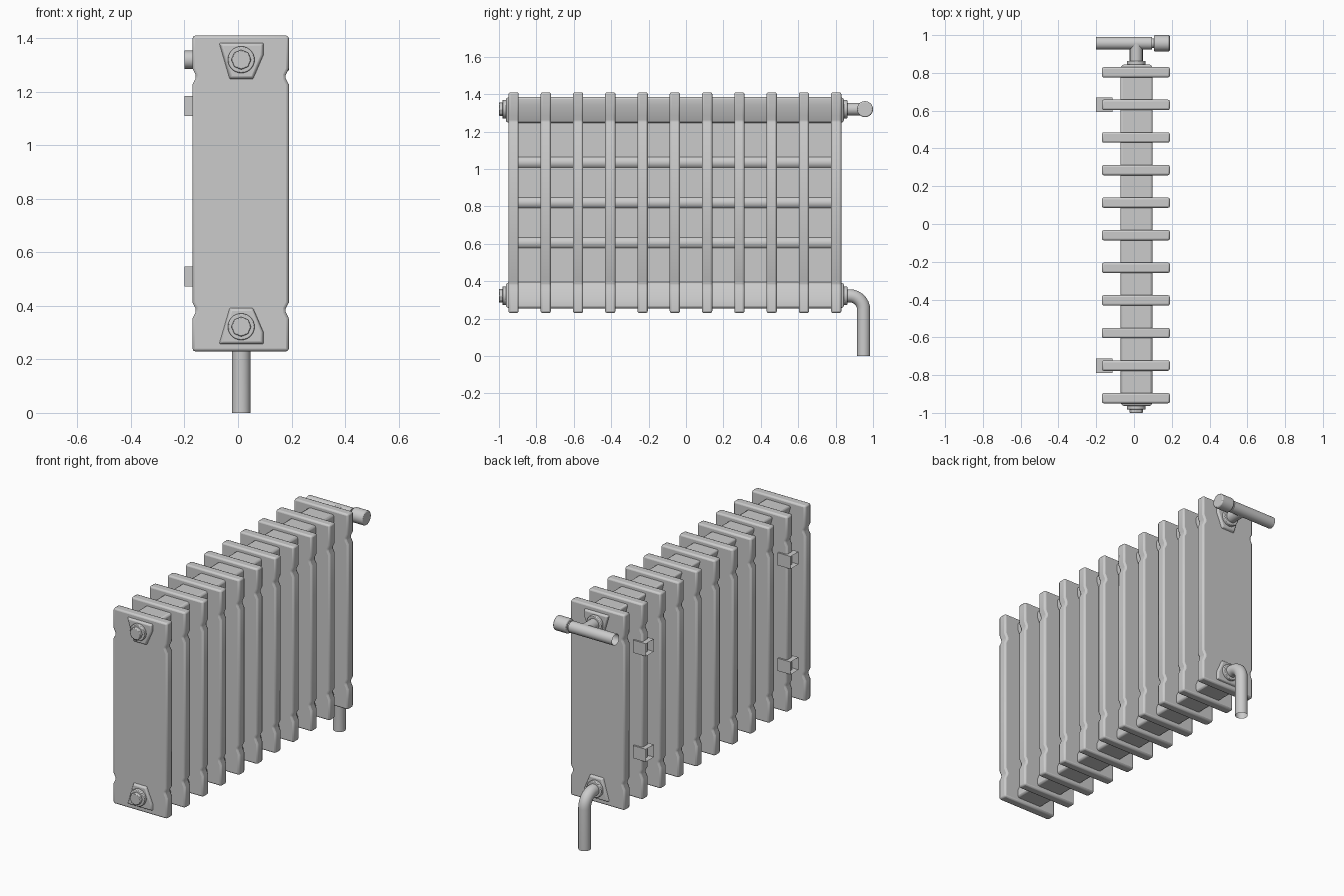
import bpy, bmesh, math
from mathutils import Vector

cube = bpy.data.objects.get("Cube")
if cube:
    bpy.data.objects.remove(cube)

GREY = (0.6, 0.6, 0.6, 1)
mat = bpy.data.materials.new("grey metal")
mat.use_nodes = True
mat.diffuse_color = GREY
mat.node_tree.nodes["Principled BSDF"].inputs["Base Color"].default_value = GREY

CX, MID = 0.012, 0.82          # pipe axis in x, middle height of the fins
STEP, THICK, COUNT = 0.1725, 0.055, 11
FIRST = -0.922
LAST = FIRST + STEP * (COUNT - 1)
UPPER, LOWER = 1.32, 0.322     # heights of the two pipe connections


def finish(name, bm, bevel=0, segments=2):
    bmesh.ops.recalc_face_normals(bm, faces=bm.faces)
    me = bpy.data.meshes.new(name)
    bm.to_mesh(me)
    bm.free()
    me.materials.append(mat)
    ob = bpy.data.objects.new(name, me)
    bpy.context.collection.objects.link(ob)
    if bevel:
        mod = ob.modifiers.new("soft edges", "BEVEL")
        mod.width, mod.segments = bevel, segments
        mod.limit_method = "ANGLE"
    bpy.ops.object.select_all(action="DESELECT")
    bpy.context.view_layer.objects.active = ob
    ob.select_set(True)
    bpy.ops.object.shade_smooth_by_angle(angle=math.radians(35))
    return ob


def prism(name, outline, y0, y1, bevel=0, taper=1):
    """Extrude an (x, z) outline along y; taper scales the far end."""
    bm = bmesh.new()
    mid = sum((Vector(p) for p in outline), Vector((0, 0))) / len(outline)
    near = [bm.verts.new((x, y0, z)) for x, z in outline]
    far = [bm.verts.new((mid.x + (x - mid.x) * taper, y1, mid.y + (z - mid.y) * taper))
           for x, z in outline]
    bm.faces.new(near)
    bm.faces.new(far[::-1])
    n = len(outline)
    for i in range(n):
        j = (i + 1) % n
        bm.faces.new((near[i], near[j], far[j], far[i]))
    return finish(name, bm, bevel)


def rod(name, a, b, r, sides=24, caps=True, bevel=0):
    a, b = Vector(a), Vector(b)
    bm = bmesh.new()
    bmesh.ops.create_cone(bm, cap_ends=caps, segments=sides, radius1=r, radius2=r,
                          depth=(b - a).length)
    rot = Vector((0, 0, 1)).rotation_difference(b - a).to_matrix()
    for v in bm.verts:
        v.co = rot @ v.co + (a + b) / 2
    return finish(name, bm, bevel)


# Fin outline: one quarter with its side notch, mirrored to all four corners
quarter = [(0.18, 0.408), (0.168, 0.43), (0.168, 0.442), (0.18, 0.467), (0.18, 0.59)]
right = [(x, -z) for x, z in reversed(quarter)] + quarter
outline = [(0.01 + x, MID + z) for x, z in right]
outline += [(0.01 - x, MID + z) for x, z in reversed(right)]
for i in range(COUNT):
    y = FIRST + i * STEP
    prism(f"fin_{i + 1}", outline, y - THICK / 2, y + THICK / 2, 0.01)

# Header channels, thin web and cross tubes joining the fins
shield = [(-0.086, 0.565), (0.086, 0.565), (0.086, 0.52), (0.045, 0.425), (-0.045, 0.425)]
for side, s in (("upper", 1), ("lower", -1)):
    shape = [(CX + x, MID + s * z) for x, z in shield]
    prism(side + "_header", shape, FIRST, LAST, 0.012)
    for end, y, d in (("front", FIRST, -1), ("back", LAST, 1)):
        face = y + d * THICK / 2
        prism(f"{side}_{end}_boss", shape, face - d * 0.005, face + d * 0.013, 0.005, 0.88)

web = [(CX - 0.022, 0.36), (CX + 0.022, 0.36), (CX + 0.022, 1.28), (CX - 0.022, 1.28)]
prism("web", web, FIRST, LAST)
for i, z in enumerate((0.605, 0.82, 1.035)):
    rod(f"cross_tube_{i + 1}", (CX, FIRST, z), (CX, LAST, z), 0.036)

# End nuts: round collar, then a hexagonal plug on the front
for side, z in (("upper", UPPER), ("lower", LOWER)):
    for end, y, d in (("front", FIRST - THICK / 2, -1), ("back", LAST + THICK / 2, 1)):
        rod(f"{side}_{end}_collar", (CX, y, z), (CX, y + d * 0.032, z), 0.05, bevel=0.004)
    rod(f"{side}_plug", (CX, -0.96, z), (CX, -1.0, z), 0.037, 8, bevel=0.004)

# Valve: feed pipe, open cross pipe, stem and knob
VY = 0.957
rod("valve_feed", (CX, LAST, UPPER), (CX, VY, UPPER), 0.034)
rod("valve_pipe", (-0.2, VY, UPPER), (0.094, VY, UPPER), 0.034, caps=False)
rod("valve_pipe_end", (0.088, VY, UPPER), (0.094, VY, UPPER), 0.033)
rod("valve_stem", (0.085, VY, UPPER), (0.115, VY, UPPER), 0.025)
rod("valve_knob", (0.105, VY, UPPER), (0.19, VY, UPPER), 0.043, bevel=0.006)

# Return pipe: swept round a bend and down to the floor
BEND, PY = 0.075, 0.95
path = [(CX, LAST, LOWER)]
for i in range(9):
    a = math.pi / 2 * i / 8
    path.append((CX, PY - BEND + BEND * math.sin(a), LOWER - BEND + BEND * math.cos(a)))
path.append((CX, PY, 0))
bm = bmesh.new()
rings = []
for i, p in enumerate(path):
    before, after = Vector(path[max(i - 1, 0)]), Vector(path[min(i + 1, len(path) - 1)])
    t = (after - before).normalized()
    if i == len(path) - 2:
        t = Vector((0, 0, -1))
    elif i == 1:
        t = Vector((0, 1, 0))
    side, up = Vector((1, 0, 0)), t.cross(Vector((1, 0, 0)))
    rings.append([bm.verts.new(Vector(p) + 0.035 * (side * math.cos(k * math.tau / 24)
                  + up * math.sin(k * math.tau / 24))) for k in range(24)])
for r0, r1 in zip(rings, rings[1:]):
    for k in range(24):
        j = (k + 1) % 24
        bm.faces.new((r0[k], r0[j], r1[j], r1[k]))
finish("return_pipe", bm)

# Wall brackets: open square sleeves around the rear edge of two fins
for i, y in enumerate((FIRST + STEP, LAST - STEP)):
    for j, z in enumerate((0.51, 1.147)):
        bm = bmesh.new()
        bmesh.ops.create_cube(bm, size=1)
        for v in bm.verts:
            v.co = (-0.157 + v.co.x * 0.086, y + v.co.y * 0.076, z + v.co.z * 0.076)
        bm.normal_update()
        bmesh.ops.delete(bm, geom=[f for f in bm.faces if f.normal.x < -0.9],
                         context="FACES_ONLY")
        finish(f"wall_bracket_{i * 2 + j + 1}", bm)
